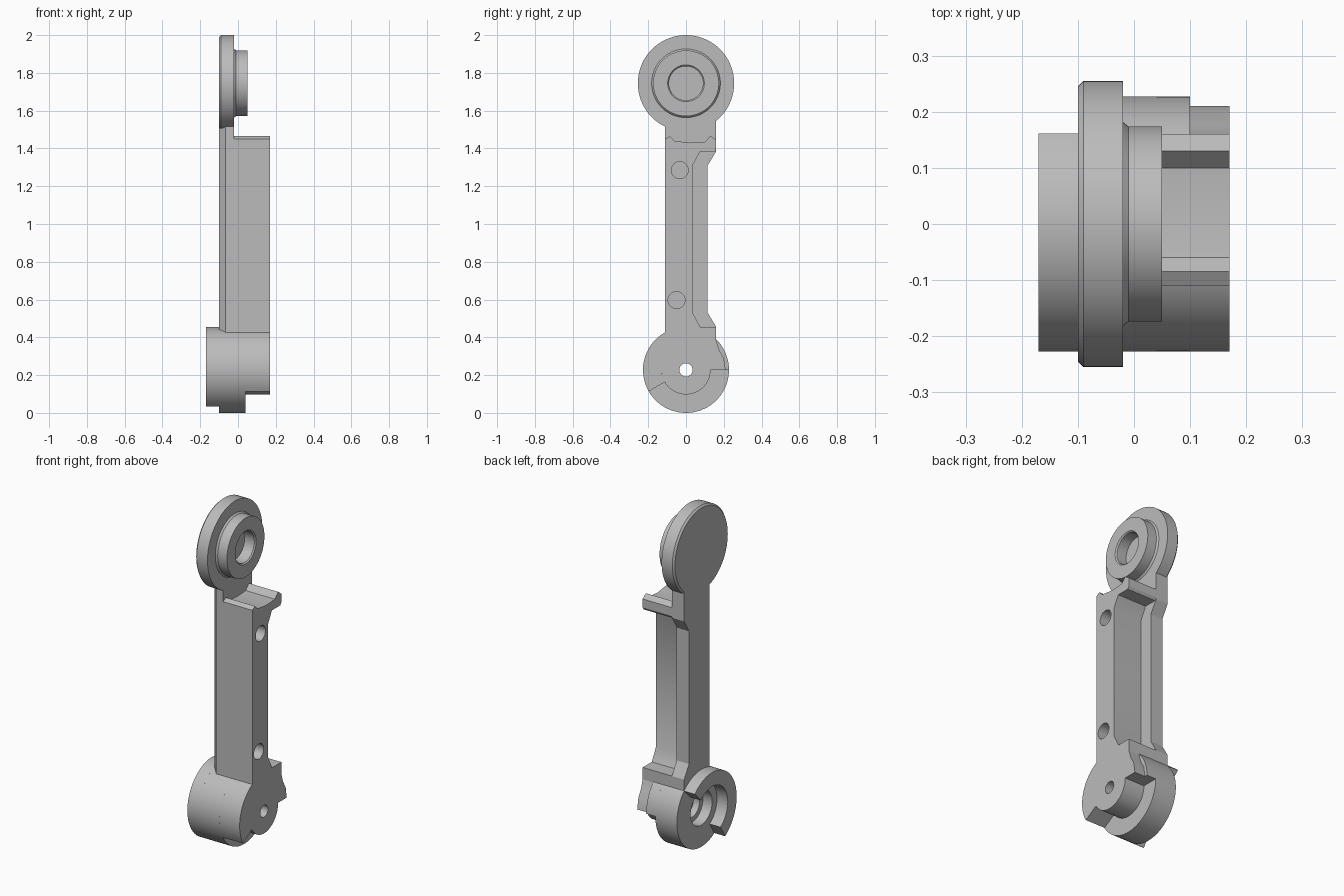
import bpy, bmesh
from math import cos, sin, radians, pi
from mathutils import Matrix, Vector

cube = bpy.data.objects.get("Cube")
if cube:
    bpy.data.objects.remove(cube, do_unlink=True)

grey = bpy.data.materials.new("plain_grey")
grey.use_nodes = True
grey.diffuse_color = (0.5, 0.5, 0.5, 1)
grey.node_tree.nodes["Principled BSDF"].inputs["Base Color"].default_value = (0.5, 0.5, 0.5, 1)

PIVOT_Z, DRUM_R, HUB_R = 0.2275, 0.2275, 0.13
HEAD_Z = 1.745
BACK, STEP, FRONT = -0.10, -0.02, 0.17


def finish(name, bm):
    bmesh.ops.remove_doubles(bm, verts=bm.verts, dist=1e-5)
    bmesh.ops.recalc_face_normals(bm, faces=bm.faces)
    mesh = bpy.data.meshes.new(name)
    bm.to_mesh(mesh)
    bm.free()
    mesh.materials.append(grey)
    ob = bpy.data.objects.new(name, mesh)
    bpy.context.collection.objects.link(ob)
    return ob


def smooth(ob):
    bpy.ops.object.select_all(action='DESELECT')
    ob.select_set(True)
    bpy.context.view_layer.objects.active = ob
    bpy.ops.object.shade_smooth_by_angle(angle=radians(30))


def slab(name, outline, x0, x1, chamfer=0):
    """Extrude a (y, z) outline along x; optionally chamfer the long front edge at x0."""
    bm = bmesh.new()
    face = bm.faces.new([bm.verts.new((x0, y, z)) for y, z in outline])
    out = bmesh.ops.extrude_face_region(bm, geom=[face])
    moved = [v for v in out["geom"] if isinstance(v, bmesh.types.BMVert)]
    bmesh.ops.translate(bm, verts=moved, vec=(x1 - x0, 0, 0))
    if chamfer:
        ymin = min(y for y, z in outline)
        edges = [e for e in bm.edges
                 if all(abs(v.co.x - x0) < 1e-5 and abs(v.co.y - ymin) < 1e-5 for v in e.verts)]
        bmesh.ops.bevel(bm, geom=edges, offset=chamfer, segments=1, affect='EDGES')
    return finish(name, bm)


def lathe(name, profile, z, closed=False):
    """Spin an (x, radius) profile about the x direction at height z."""
    bm = bmesh.new()
    verts = [bm.verts.new((x, 0, z + r)) for x, r in profile]
    pairs = list(zip(verts, verts[1:]))
    if closed:
        pairs.append((verts[-1], verts[0]))
    edges = [bm.edges.new(p) for p in pairs]
    bmesh.ops.spin(bm, geom=verts + edges, cent=(0, 0, z), axis=(1, 0, 0),
                   angle=2 * pi, steps=72, use_duplicate=False)
    ob = finish(name, bm)
    smooth(ob)
    return ob


def arc(radius, a0, a1, steps=40):
    angles = [radians(a0 + (a1 - a0) * i / steps) for i in range(steps + 1)]
    return [(radius * cos(a), PIVOT_Z + radius * sin(a)) for a in angles]


# Upper disc with its blind-bored boss
lathe("upper_disc", [(BACK, 0), (BACK, 0.245), (-0.09, 0.255), (STEP, 0.255),
                     (STEP, 0.182), (-0.01, 0.174), (0.05, 0.174), (0.05, 0.097),
                     (0.043, 0.09), (STEP, 0.09), (STEP, 0)], HEAD_Z)

# Lower drum and hub with stepped bore
lathe("lower_drum", [(BACK, 0.1), (BACK, DRUM_R), (0.04, DRUM_R), (0.04, HUB_R),
                     (FRONT, HUB_R), (FRONT, 0.035), (0, 0.035), (0, 0.07),
                     (-0.04, 0.07), (-0.04, 0.1)], PIVOT_Z, closed=True)

# Partial rim sectors on both sides of the drum
smooth(slab("drum_sector", arc(DRUM_R, 0, 210) + arc(HUB_R, 210, 0), 0.04, 0.10))
smooth(slab("drum_outer_sector",
            [(0.21, PIVOT_Z), (0.2, 0.29), (0.175, 0.335), (0.16, 0.385)]
            + arc(DRUM_R, 46, 210) + arc(HUB_R, 210, 0), 0.10, FRONT))
smooth(slab("drum_back_rim", arc(DRUM_R, 45, 238) + arc(0.145, 238, 45), -0.17, BACK))

# Back plate of the arm, waisted along its rear edge
slab("arm_plate", [(-0.11, 0.37), (-0.11, 1.56), (0.16, 1.56), (0.16, 1.385),
                   (0.115, 1.31), (0.115, 0.53), (0.16, 0.455), (0.16, 0.37)],
     BACK, STEP, chamfer=0.035)

# Thick bar with notched top, rear hook and lower ledge
bar = slab("arm_bar", [(-0.11, 0.37), (-0.11, 1.45), (-0.085, 1.465), (-0.06, 1.44),
                       (0.02, 1.43), (0.1, 1.435), (0.13, 1.467), (0.16, 1.445),
                       (0.16, 1.395), (0.15, 1.38), (0.072, 1.38), (0.035, 1.31),
                       (0.035, 0.53), (0.075, 0.455), (0.16, 0.455), (0.16, 0.37)],
           STEP, FRONT)

# Two blind screw holes in the bar
for y, z in ((-0.033, 1.285), (-0.05, 0.597)):
    bm = bmesh.new()
    place = Matrix.Translation(Vector((FRONT, y, z))) @ Matrix.Rotation(pi / 2, 4, 'Y')
    bmesh.ops.create_cone(bm, cap_ends=True, segments=32, radius1=0.045,
                          radius2=0.045, depth=0.24, matrix=place)
    cutter = finish("screw_hole_cutter", bm)
    cutter.hide_render = True
    mod = bar.modifiers.new("screw_hole", 'BOOLEAN')
    mod.operation = 'DIFFERENCE'
    mod.solver = 'EXACT'
    mod.object = cutter
    bpy.ops.object.select_all(action='DESELECT')
    bpy.context.view_layer.objects.active = bar
    bar.select_set(True)
    bpy.ops.object.modifier_apply(modifier=mod.name)
    bpy.data.objects.remove(cutter, do_unlink=True)
smooth(bar)
